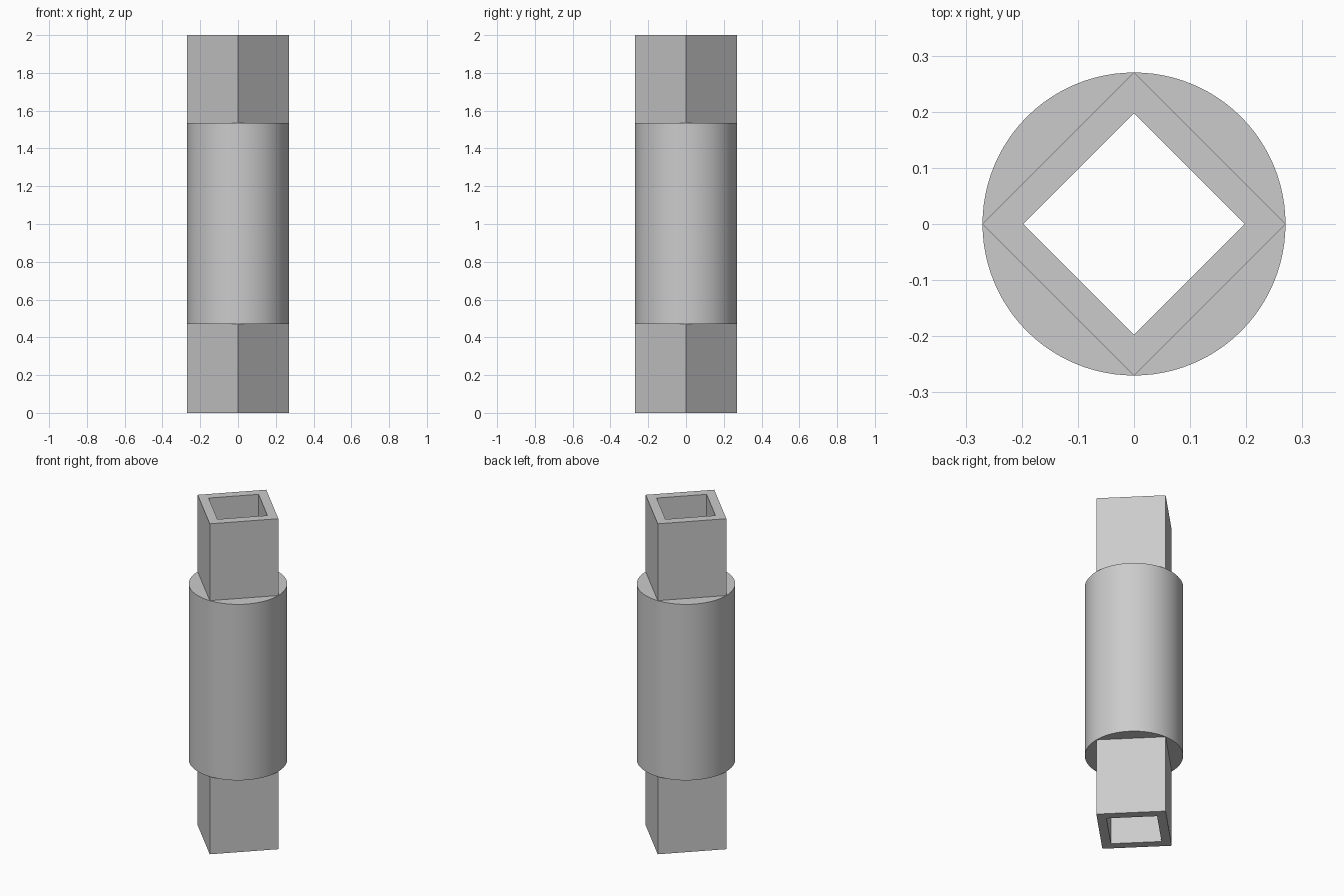
import bpy
import bmesh
from math import cos, sin, tau, radians

cube = bpy.data.objects.get("Cube")
if cube:
    bpy.data.objects.remove(cube, do_unlink=True)

HEIGHT = 2.0
SLEEVE_BOTTOM, SLEEVE_TOP = 0.47, 1.535
OUTER, BORE = 0.27, 0.197      # centre-to-corner distances
SIDES = 96                     # divisible by four, so corners meet the sleeve
QUARTER = SIDES // 4

grey = bpy.data.materials.new("plain grey")
grey.use_nodes = True
colour = (0.6, 0.6, 0.6, 1)
grey.diffuse_color = colour
grey.node_tree.nodes["Principled BSDF"].inputs["Base Color"].default_value = colour

bm = bmesh.new()


def ring(radius, z, count):
    return [bm.verts.new((radius * cos(tau * i / count),
                          radius * sin(tau * i / count), z))
            for i in range(count)]


def bridge(a, b):
    n = len(a)
    for i in range(n):
        j = (i + 1) % n
        bm.faces.new((a[i], a[j], b[j], b[i]))


# Round sleeve: wall and four flat shoulder segments at each end
low = ring(OUTER, SLEEVE_BOTTOM, SIDES)
high = ring(OUTER, SLEEVE_TOP, SIDES)
bridge(low, high)
for circle in (low, high):
    for q in range(4):
        bm.faces.new([circle[(q * QUARTER + k) % SIDES] for k in range(QUARTER + 1)])

# Square ends growing out of the sleeve at its four corner points
foot = ring(OUTER, 0, 4)
head = ring(OUTER, HEIGHT, 4)
bridge(foot, low[::QUARTER])
bridge(high[::QUARTER], head)

# Square bore running through the full length, with flat end rims
bore_foot = ring(BORE, 0, 4)
bore_head = ring(BORE, HEIGHT, 4)
bridge(head, bore_head)
bridge(bore_head, bore_foot)
bridge(bore_foot, foot)

bmesh.ops.recalc_face_normals(bm, faces=bm.faces[:])
mesh = bpy.data.meshes.new("sleeved_square_tube")
bm.to_mesh(mesh)
bm.free()
mesh.materials.append(grey)

tube = bpy.data.objects.new("sleeved_square_tube", mesh)
bpy.context.collection.objects.link(tube)
bpy.ops.object.select_all(action="DESELECT")
tube.select_set(True)
bpy.context.view_layer.objects.active = tube
bpy.ops.object.shade_smooth_by_angle(angle=radians(30))
